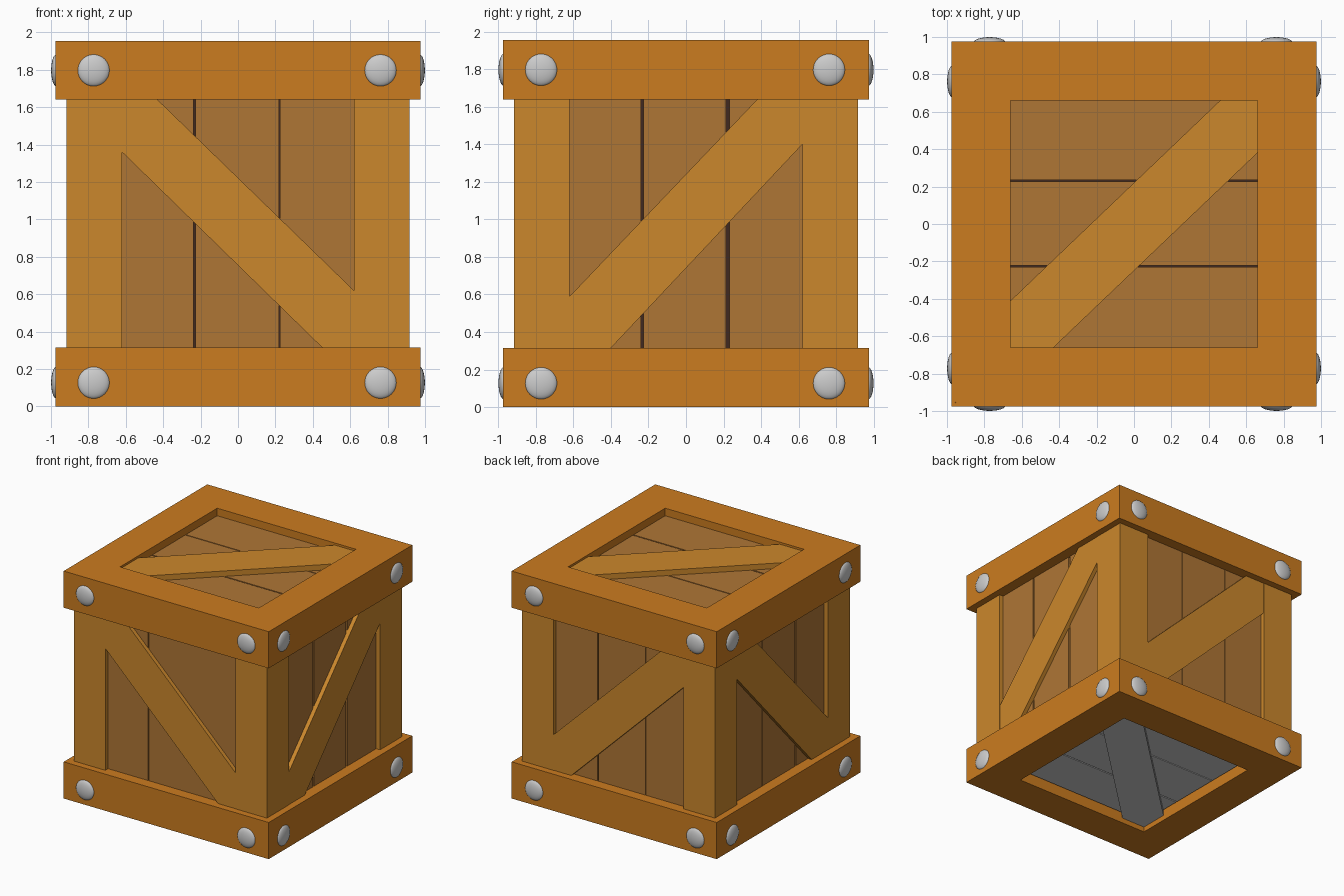
import bpy, bmesh, math
from mathutils import Matrix, Vector

cube = bpy.data.objects.get("Cube")
if cube:
    bpy.data.objects.remove(cube, do_unlink=True)


def material(name, r, g, b):
    m = bpy.data.materials.new(name)
    m.use_nodes = True
    m.diffuse_color = (r, g, b, 1)
    m.node_tree.nodes["Principled BSDF"].inputs["Base Color"].default_value = (r, g, b, 1)
    return m


ORANGE = material("orange wood", 0.60, 0.20, 0.014)
GOLD = material("golden wood", 0.60, 0.245, 0.025)
BROWN = material("brown plank", 0.43, 0.18, 0.036)
DARK = material("dark gap", 0.05, 0.021, 0.014)
GREY = material("grey metal", 0.60, 0.60, 0.60)


def finish(name, bm, mat):
    bmesh.ops.recalc_face_normals(bm, faces=bm.faces)
    mesh = bpy.data.meshes.new(name)
    bm.to_mesh(mesh)
    bm.free()
    mesh.materials.append(mat)
    obj = bpy.data.objects.new(name, mesh)
    bpy.context.collection.objects.link(obj)
    return obj


def prism(bm, points, low, high, frame=Matrix()):
    """Extrude a flat outline from low to high along the frame's third axis."""
    verts = [bm.verts.new(frame @ Vector((u, v, low))) for u, v in points]
    side = bmesh.ops.extrude_face_region(bm, geom=[bm.faces.new(verts)])
    move = frame.to_3x3() @ Vector((0, 0, high - low))
    bmesh.ops.translate(bm, vec=move, verts=[g for g in side["geom"]
                                            if isinstance(g, bmesh.types.BMVert)])


def rect(u0, u1, v0, v1):
    return [(u0, v0), (u1, v0), (u1, v1), (u0, v1)]


def face_frame(u, v, n):
    return Matrix((u, v, n)).transposed().to_4x4()


X, Y, Z = (Vector(a) for a in ((1, 0, 0), (0, 1, 0), (0, 0, 1)))
OUT, HOLE, POST, POST_IN = 0.975, 0.66, 0.917, 0.62
TOP, RAIL = 1.955, 0.315

# Dark inner box, seen only through the plank gaps
bm = bmesh.new()
prism(bm, rect(-0.86, 0.86, -0.86, 0.86), 0.11, 1.86)
finish("inner_box", bm, DARK)

# Top and bottom frames of four mitred boards
for name, low in (("bottom_frame", 0), ("top_frame", TOP - RAIL)):
    bm = bmesh.new()
    for k in range(4):
        prism(bm, [(-OUT, -OUT), (OUT, -OUT), (HOLE, -HOLE), (-HOLE, -HOLE)],
              low, low + RAIL, Matrix.Rotation(k * math.pi / 2, 4, "Z"))
    bmesh.ops.remove_doubles(bm, verts=bm.verts, dist=0.0001)
    finish(name, bm, ORANGE)

# Corner posts
for sx, side in ((1, "left"), (-1, "right")):
    for sy, end in ((-1, "front"), (1, "back")):
        bm = bmesh.new()
        a, b = sorted((sx * POST_IN, sx * POST))
        c, d = sorted((sy * POST_IN, sy * POST))
        prism(bm, rect(a, b, c, d), 0.2, 1.75)
        finish(f"{end}_{side}_post", bm, GOLD)


def planks(name, frame, gaps, u_half, v0, v1, low, high, mat):
    """Three boards side by side, split by two (position, width) gaps."""
    edges = [-u_half]
    for pos, width in gaps:
        edges += [pos - width / 2, pos + width / 2]
    edges.append(u_half)
    bm = bmesh.new()
    for a, b in zip(edges[::2], edges[1::2]):
        prism(bm, rect(a, b, v0, v1), low, high, frame)
    finish(name + "_planks", bm, mat)


def brace(name, frame, points, low, high, mat):
    bm = bmesh.new()
    prism(bm, points, low, high, frame)
    finish(name + "_brace", bm, mat)


# Diagonal outlines, cut to fit the openings
LOW, HIGH = RAIL, TOP - RAIL
FALLING = [(-POST_IN, HIGH), (-0.43, HIGH), (POST_IN, 0.62),
           (POST_IN, LOW), (0.45, LOW), (-POST_IN, 1.36)]
RISING = [(POST_IN, HIGH), (0.38, HIGH), (-POST_IN, 0.59),
          (-POST_IN, LOW), (-0.40, LOW), (POST_IN, 1.40)]
FLAT = [(HOLE, HOLE), (0.46, HOLE), (-HOLE, -0.41),
        (-HOLE, -HOLE), (-0.43, -HOLE), (HOLE, 0.38)]

# Four walls: planks and a brace each
walls = (("front", X, -Y, FALLING, 0.010, 0.003),
         ("back", X, Y, FALLING, 0.004, 0.008),
         ("left", Y, X, RISING, 0.014, 0.018),
         ("right", Y, -X, RISING, 0.012, 0.005))
for name, u, n, outline, gap_a, gap_b in walls:
    frame = face_frame(u, Z, n)
    gaps = ((-0.233, gap_a), (0.222, gap_b))
    planks(name, frame, gaps, 0.63, 0.25, 1.70, 0.84, 0.88, BROWN)
    brace(name, frame, outline, 0.87, 0.915, GOLD)

# Lid and floor: planks run along x, brace runs corner to corner
lid_gaps = ((-0.226, 0.010), (0.23, 0.008))
planks("lid", face_frame(Y, X, Z), lid_gaps, 0.67, -0.67, 0.67, 1.84, 1.89, BROWN)
brace("lid", face_frame(X, Y, Z), FLAT, 1.88, 1.937, GOLD)
planks("floor", face_frame(Y, X, -Z), lid_gaps, 0.645, -0.645, 0.645, -0.13, -0.085, GREY)
brace("floor", face_frame(X, Y, -Z), FLAT, -0.09, -0.045, GREY)

# Domed bolts near the ends of every frame board
for name, u, n, *_ in walls:
    frame = face_frame(u, Z, n)
    for level, z in (("lower", 0.127), ("upper", 1.797)):
        bm = bmesh.new()
        for pos in (-0.772, 0.762):
            place = frame @ Matrix.Translation((pos, z, OUT - 0.005))
            bmesh.ops.create_uvsphere(bm, u_segments=32, v_segments=16, radius=1,
                                      matrix=place @ Matrix.Diagonal((0.086, 0.086, 0.029, 1)))
        bolts = finish(f"{name}_{level}_bolts", bm, GREY)
        bolts.data.polygons.foreach_set("use_smooth", [True] * len(bolts.data.polygons))
